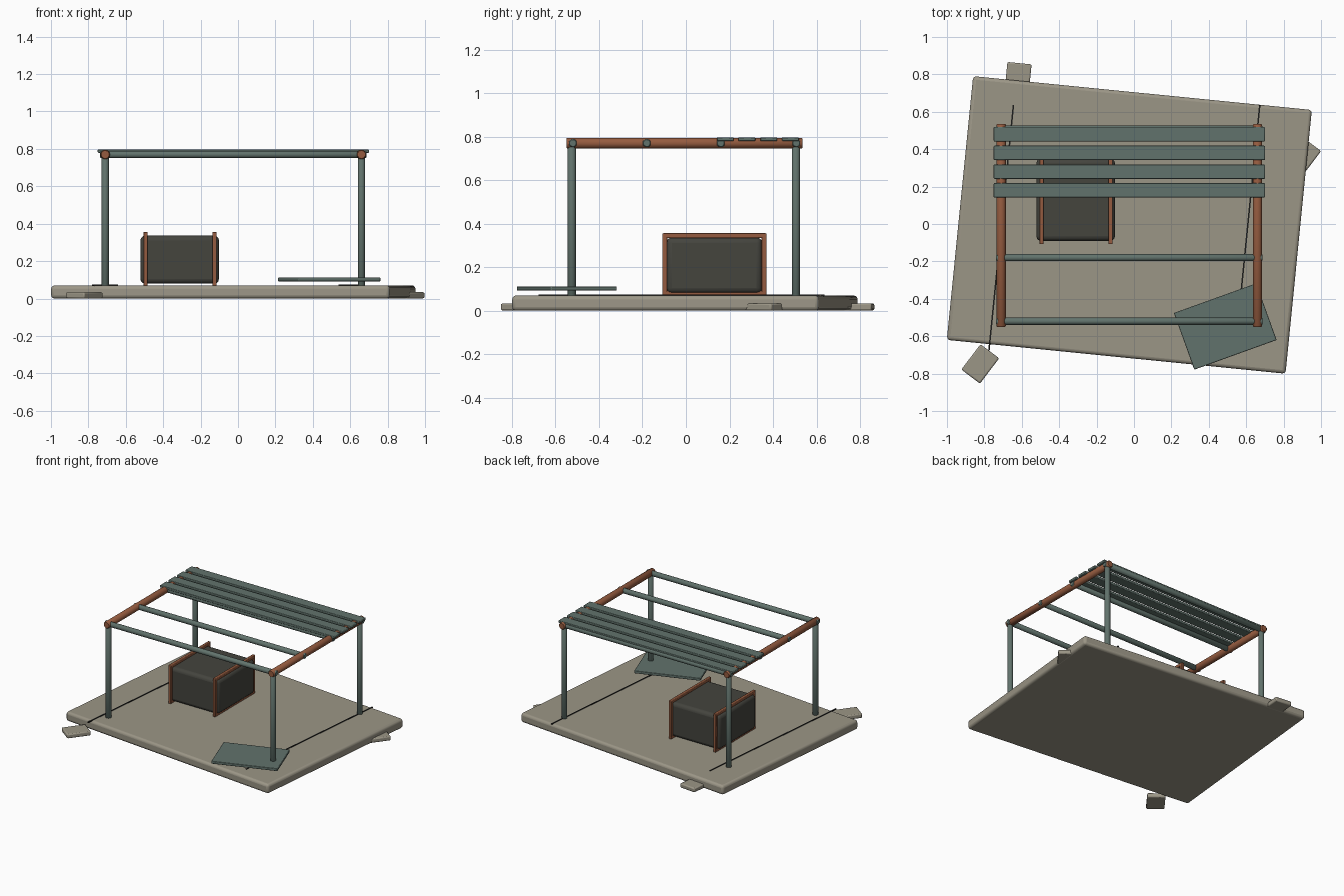
import bpy
from math import radians, pi
from mathutils import Vector

old = bpy.data.objects.get("Cube")
if old:
    bpy.data.objects.remove(old, do_unlink=True)


def material(name, rgb):
    m = bpy.data.materials.new(name)
    m.use_nodes = True
    m.diffuse_color = (*rgb, 1)
    m.node_tree.nodes["Principled BSDF"].inputs["Base Color"].default_value = (*rgb, 1)
    return m


STONE = material("warm grey stone", (0.33, 0.305, 0.24))
TEAL = material("grey green metal", (0.12, 0.17, 0.15))
COPPER = material("rusty copper", (0.30, 0.105, 0.05))
DARK = material("charcoal", (0.058, 0.058, 0.048))
BLACK = material("black seam", (0.012, 0.012, 0.011))


def finish(name, mat, bevel=0, segments=2):
    ob = bpy.context.object
    ob.name = name
    ob.data.materials.append(mat)
    if bevel:
        b = ob.modifiers.new("Bevel", "BEVEL")
        b.width, b.segments = bevel, segments
    bpy.ops.object.shade_smooth_by_angle(angle=radians(50))
    return ob


def box(name, mat, centre, size, turn=0, bevel=0, segments=2):
    bpy.ops.mesh.primitive_cube_add(size=1, location=centre, rotation=(0, 0, radians(turn)))
    bpy.context.object.scale = size
    bpy.ops.object.transform_apply(location=False, rotation=False, scale=True)
    return finish(name, mat, bevel, segments)


def pipe(name, mat, start, end, radius):
    a, b = Vector(start), Vector(end)
    d = b - a
    bpy.ops.mesh.primitive_cylinder_add(vertices=10, radius=radius, depth=d.length,
                                        location=(a + b) / 2,
                                        rotation=d.to_track_quat('Z', 'Y').to_euler())
    return finish(name, mat, 0.004, 1)


TILT = -5.7
SIDES = {"right": -0.71, "left": 0.66}
TOP = 0.77

# Ground slab and loose stones
box("ground_slab", STONE, (-0.025, -0.005, 0.035), (1.82, 1.417, 0.07), TILT, 0.018, 3)
box("back_stone", STONE, (-0.62, 0.78, 0.0175), (0.13, 0.16, 0.033), TILT, 0.008)
box("front_stone", STONE, (-0.822, -0.748, 0.0175), (0.17, 0.125, 0.033), 53, 0.008)
box("side_stone", STONE, (0.907, 0.366, 0.0175), (0.15, 0.12, 0.033), 53, 0.008)

# Seams, posts and top rails on both sides
for side, x in SIDES.items():
    box(f"{side}_ground_seam", BLACK, (x if x < 0 else 0.607, -0.02, 0.07),
        (0.008, 1.32, 0.008), TILT)
    for end, y in (("front", -0.525), ("back", 0.505)):
        pipe(f"{side}_{end}_post", TEAL, (x, y, 0.06), (x, y, TOP), 0.02)
    pipe(f"{side}_top_rail", COPPER, (x, -0.55, TOP), (x, 0.535, TOP), 0.026)

# Cross bars between the rails
for i, y in enumerate((-0.52, -0.18, 0.16, 0.507)):
    pipe(f"cross_bar_{i + 1}", TEAL, (-0.737, y, TOP), (0.687, y, TOP), 0.02)

# Roof slats over the back part
for i in range(4):
    box(f"roof_slat_{i + 1}", TEAL, (-0.025, 0.18 + 0.1 * i, 0.788), (1.45, 0.077, 0.018), 0, 0.004)

# Fallen panel
box("fallen_panel", TEAL, (0.488, -0.548, 0.102), (0.468, 0.322, 0.02), 19.8, 0.004)

# Crate with two rectangular hoops
box("crate_body", DARK, (-0.312, 0.13, 0.208), (0.42, 0.44, 0.256), 0, 0.025, 3)
for side, x in (("right", -0.495), ("left", -0.125)):
    for end, y in (("front", -0.097), ("back", 0.359)):
        box(f"{side}_hoop_{end}", COPPER, (x, y, 0.212), (0.022, 0.022, 0.287), 0, 0.004)
    for end, z in (("bottom", 0.079), ("top", 0.345)):
        box(f"{side}_hoop_{end}", COPPER, (x, 0.131, z), (0.022, 0.478, 0.022), 0, 0.004)
